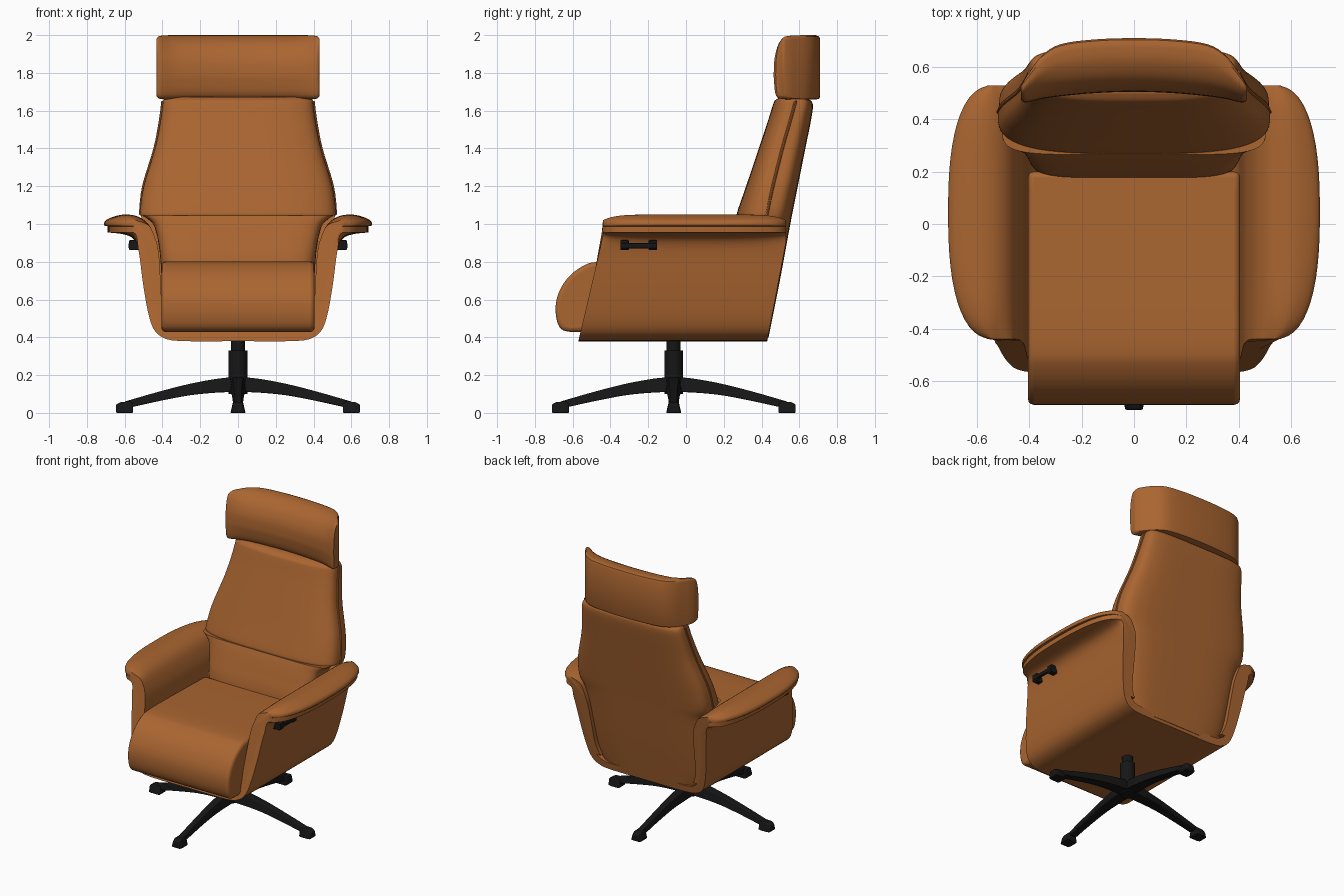
import bpy, bmesh, math
from mathutils import Vector, Matrix

old = bpy.data.objects.get("Cube")
if old:
    bpy.data.objects.remove(old)


def material(name, rgb, rough):
    m = bpy.data.materials.new(name)
    m.use_nodes = True
    m.diffuse_color = (*rgb, 1)
    bsdf = next(n for n in m.node_tree.nodes if n.type == 'BSDF_PRINCIPLED')
    bsdf.inputs["Base Color"].default_value = (*rgb, 1)
    bsdf.inputs["Roughness"].default_value = rough
    return m


leather = material("tan leather", (0.40, 0.13, 0.03), 0.5)
black = material("black metal", (0.008, 0.008, 0.008), 0.4)


def spline(pts, steps=4, closed=False):
    """Smooth curve through points of any dimension."""
    n = len(pts)
    pick = (lambda i: pts[i % n]) if closed else (lambda i: pts[max(0, min(n - 1, i))])
    out = []
    for i in range(n if closed else n - 1):
        a, b, c, d = (pick(i + k) for k in (-1, 0, 1, 2))
        for s in range(steps):
            t = s / steps
            out.append(tuple(
                q + 0.5 * t * (r - p + t * (2 * p - 5 * q + 4 * r - w + t * (3 * (q - r) + w - p)))
                for p, q, r, w in zip(a, b, c, d)))
    if not closed:
        out.append(tuple(pts[-1]))
    return out


def finish(name, bm, mat, angle=40, bevel=0):
    bmesh.ops.recalc_face_normals(bm, faces=bm.faces)
    mesh = bpy.data.meshes.new(name)
    bm.to_mesh(mesh)
    bm.free()
    mesh.materials.append(mat)
    ob = bpy.data.objects.new(name, mesh)
    bpy.context.collection.objects.link(ob)
    if bevel:
        mod = ob.modifiers.new("soft edges", 'BEVEL')
        mod.width, mod.segments, mod.angle_limit = bevel, 3, math.radians(50)
    bpy.ops.object.select_all(action='DESELECT')
    ob.select_set(True)
    bpy.context.view_layer.objects.active = ob
    bpy.ops.object.shade_smooth_by_angle(angle=math.radians(angle))
    return ob


def loft(name, rings, mat, **kw):
    """Skin closed rings of equal length and cap both ends."""
    bm = bmesh.new()
    vs = [[bm.verts.new(p) for p in ring] for ring in rings]
    n = len(vs[0])
    for a, b in zip(vs, vs[1:]):
        for i in range(n):
            j = (i + 1) % n
            bm.faces.new((a[i], a[j], b[j], b[i]))
    bm.faces.new(vs[0])
    bm.faces.new(vs[-1][::-1])
    return finish(name, bm, mat, **kw)


def box(name, center, size, mat, bevel=0):
    bm = bmesh.new()
    bmesh.ops.create_cube(bm, size=1, matrix=Matrix.Translation(center) @ Matrix.Diagonal((*size, 1)))
    return finish(name, bm, mat, bevel=bevel)


# Armrest shell: half profiles in x, z swept from front to back
OUTER = spline([(0, .38), (.3, .38), (.40, .40), (.45, .45), (.48, .55), (.505, .70),
                (.52, .82), (.535, .89), (.565, .93), (.62, .948), (.69, .955)], 3)
MIDDLE = spline([(0, .43), (.3, .43), (.37, .445), (.415, .49), (.445, .58), (.47, .72),
                 (.485, .84), (.505, .92), (.545, .965), (.61, .983), (.69, .988)], 3)
INNER = spline([(.705, .99), (.71, 1.0), (.70, 1.02), (.655, 1.04), (.60, 1.05), (.53, 1.04),
                (.475, 1.0), (.44, .93), (.42, .85), (.41, .7), (.40, .55), (.37, .47)], 3)


def sweep(profile, count=28):
    rings = []
    for i in range(count + 1):
        u = -math.cos(math.pi * i / count)
        flare = max(.15, max(0, 1 - abs(u) ** 2.5) ** .4)
        ring = []
        for x, z in profile:
            front = min(-.57 + .235 * (z - .38), -.44)
            back = min(.43 + .19 * (z - .38), .53)
            if abs(x) > .53:
                x = math.copysign(.53 + (abs(x) - .53) * flare, x)
            if z > .99:
                z -= .5 * (z - .99) * abs(u) ** 8
            ring.append((x, front + (back - front) * (u + 1) / 2, z))
        rings.append(ring)
    return rings


def both_sides(half):
    return [(-x, z) for x, z in half[:0:-1]] + half


loft("arm_shell", sweep(both_sides(OUTER) + both_sides(MIDDLE)[::-1]), leather)
pad = [p for p in MIDDLE if p[1] > .46] + INNER
for side, s in (("left", 1), ("right", -1)):
    loft(side + "_arm_pad", sweep([(s * x, z) for x, z in pad]), leather)

# Seat cushion: side profile with a rolled front, extruded across
roll = spline([(.2, .79), (-.2, .80), (-.46, .80), (-.55, .775), (-.63, .71), (-.68, .62),
               (-.69, .53), (-.67, .455), (-.62, .43), (-.5, .43), (.2, .43)], 4)
loft("seat_cushion", [[(x, y, z) for y, z in roll] for x in (-.405, .405)],
     leather, bevel=.022)


# Backrest parts: stations of z, half width, middle edge y, outer y
def bulged(name, stations, power, back_y=None):
    rings = []
    for z, w, edge, far in spline(stations, 4):
        ring = []
        for i in range(33):
            a = math.pi * i / 32
            c, s = math.cos(a), math.sin(a)
            ring.append((w * math.copysign(abs(c) ** (2 / power), c),
                         edge + (far - edge) * s ** (2 / power), z))
        rings.append(ring)
    return loft(name, rings, leather, angle=50)


bulged("back_cushion", [(1.045, .515, .425, .275), (1.06, .52, .428, .27), (1.2, .50, .46, .318),
                        (1.4, .44, .51, .385), (1.55, .41, .553, .435), (1.63, .40, .575, .46),
                        (1.655, .395, .582, .472), (1.672, .38, .587, .50)], 3.2)
bulged("back_shell", [(.40, .38, .30, .437), (.5, .43, .31, .457), (.7, .455, .35, .497),
                      (.95, .48, .395, .543), (1.05, .515, .428, .562), (1.2, .50, .46, .592),
                      (1.4, .44, .51, .632), (1.55, .412, .553, .662), (1.62, .40, .575, .672),
                      (1.65, .39, .582, .665), (1.665, .375, .587, .64)], 4)
bulged("lumbar_cushion", [(.6, .40, .40, .165), (.8, .41, .40, .178), (.92, .425, .40, .215),
                          (1.0, .45, .41, .245), (1.045, .505, .42, .265)], 6)

# Piping along the seam between back cushion and back shell
seam = spline([(.517, .428, 1.05), (.50, .46, 1.2), (.44, .51, 1.4),
               (.411, .553, 1.55), (.398, .58, 1.65)], 4)
for side, s in (("left", 1), ("right", -1)):
    rings = []
    for x, y, z in seam:
        rings.append([(s * x + .008 * math.cos(k * math.pi / 4),
                       y + .008 * math.sin(k * math.pi / 4), z) for k in range(8)])
    loft(side + "_back_piping", rings, leather)

# Headrest: rounded-front section lofted across and wrapped forward at the ends
section = spline([(0, 1.78), (.04, 1.87), (.25, 1.95), (.58, 1.993), (.88, 2.0)], 4)
section += [(.97, 1.993), (1, 1.98), (1, 1.675), (.97, 1.662)]
section += spline([(.9, 1.66), (.35, 1.66), (.1, 1.685), (0, 1.78)], 4)[:-1]
half = [(0, .505, .71, 1), (.15, .50, .705, 1), (.28, .488, .687, 1), (.35, .478, .645, 1),
        (.40, .466, .58, .985), (.42, .465, .55, .96), (.432, .475, .525, .88)]
stations = spline([(-x, f, b, k) for x, f, b, k in half[:0:-1]] + half, 4)
loft("headrest", [[(x, f + a * (b - f), 1.83 + (z - 1.83) * k) for a, z in section]
                  for x, f, b, k in stations], leather)

# Recline handles under each arm
for side, s in (("left", 1), ("right", -1)):
    box(side + "_handle_bar", (s * .57, -.25, .885), (.018, .19, .028), black, .004)
    for end, y in (("front", -.325), ("rear", -.175)):
        box(f"{side}_handle_{end}_mount", (s * .547, y, .888), (.06, .045, .052), black, .005)

# Swivel column and four-star base
CENTRE_Y = -.065
for name, r, low, high in (("column", .05, .10, .33), ("column_neck", .037, .32, .40)):
    bm = bmesh.new()
    bmesh.ops.create_cone(bm, cap_ends=True, segments=32, radius1=r, radius2=r, depth=high - low,
                          matrix=Matrix.Translation((0, CENTRE_Y, (low + high) / 2)))
    finish(name, bm, black)

# Stations: radius, half width, underside, top
arch = spline([(0, .045, .11, .19), (.1, .042, .108, .182), (.25, .035, .094, .155),
               (.42, .029, .062, .112), (.6, .026, .022, .06)], 4)
foot = [(.555, .034, 0, .05), (.57, .04, 0, .06), (.62, .04, 0, .058), (.645, .034, 0, .045)]
for i, label in enumerate(("left", "rear", "right", "front")):
    turn = Matrix.Translation((0, CENTRE_Y, 0)) @ Matrix.Rotation(i * math.pi / 2, 4, 'Z')
    for part, rows in (("leg", arch), ("foot", foot)):
        loft(f"{label}_{part}",
             [[turn @ Vector(p) for p in ((r, -w, lo), (r, w, lo), (r, w * .65, hi), (r, -w * .65, hi))]
              for r, w, lo, hi in rows], black, bevel=.005)
